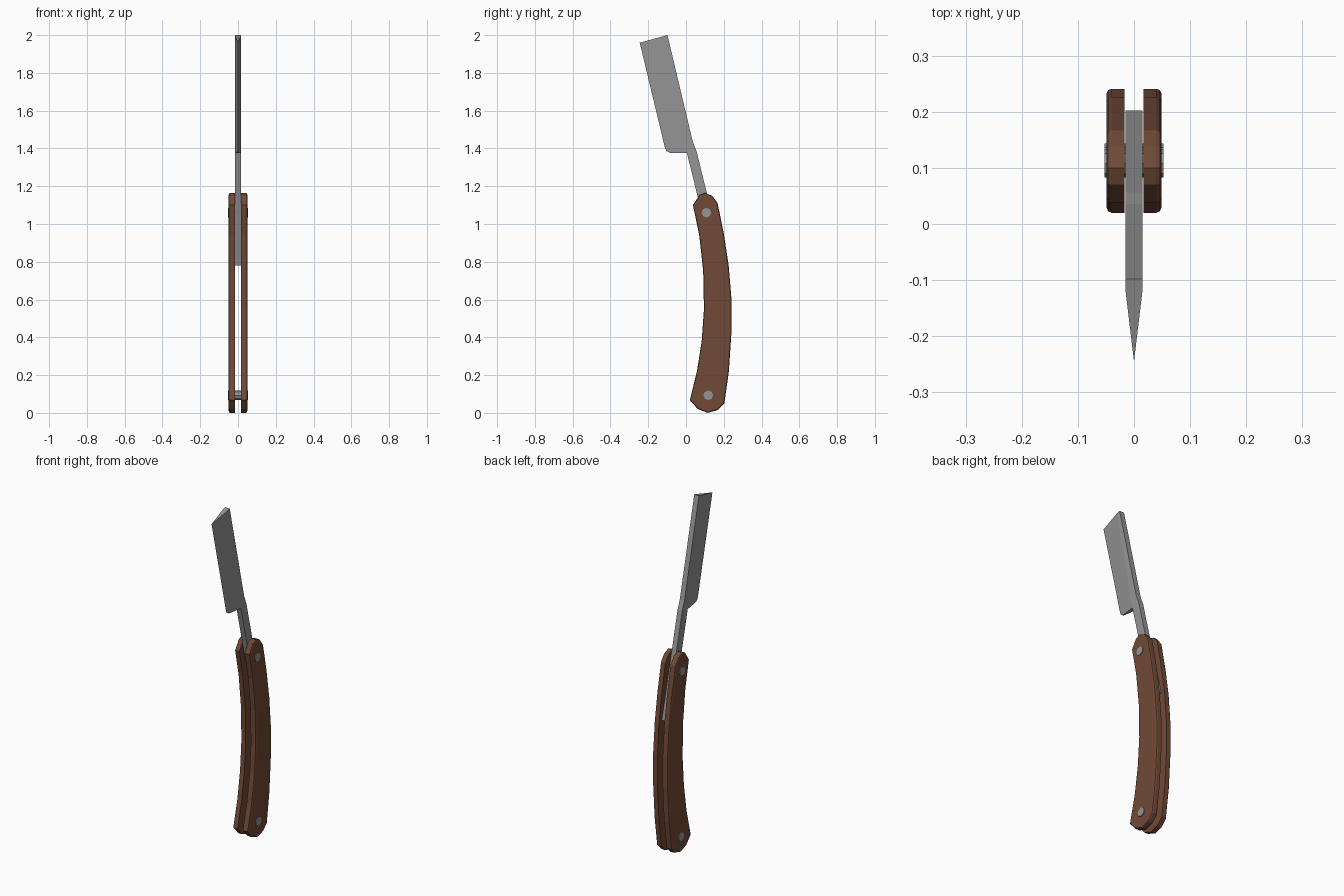
import bpy, bmesh, math
from mathutils import Vector

default = bpy.data.objects.get("Cube")
if default:
    bpy.data.objects.remove(default, do_unlink=True)


def material(name, rgb):
    mat = bpy.data.materials.new(name)
    mat.use_nodes = True
    mat.diffuse_color = (*rgb, 1)
    mat.node_tree.nodes["Principled BSDF"].inputs["Base Color"].default_value = (*rgb, 1)
    return mat


STEEL = material("steel grey", (0.30, 0.30, 0.30))
WOOD = material("brown wood", (0.16, 0.068, 0.038))


def add_object(name, bm, mat):
    bmesh.ops.recalc_face_normals(bm, faces=bm.faces)
    mesh = bpy.data.meshes.new(name)
    bm.to_mesh(mesh)
    bm.free()
    mesh.materials.append(mat)
    obj = bpy.data.objects.new(name, mesh)
    bpy.context.collection.objects.link(obj)
    return obj


# Handle scale outline (y, z): rounded top, bowed back, rounded butt, bowed front
SCALE = [(.037, 1.1), (.07, 1.152), (.1, 1.165), (.138, 1.15), (.167, 1.112),
         (.2, .95), (.226, .78), (.241, .6), (.241, .43), (.227, .22), (.203, .05),
         (.168, .015), (.115, 0), (.063, .02), (.02, .067),
         (.058, .22), (.083, .38), (.095, .55), (.091, .75), (.07, .94)]


def handle_scale(name, side, inner=0.017, outer=0.049):
    bm = bmesh.new()
    face = bm.faces.new([bm.verts.new((side * inner, y, z)) for y, z in SCALE])
    new = bmesh.ops.extrude_face_region(bm, geom=[face], use_keep_orig=True)["geom"]
    verts = [g for g in new if isinstance(g, bmesh.types.BMVert)]
    bmesh.ops.translate(bm, verts=verts, vec=(side * (outer - inner), 0, 0))
    bmesh.ops.recalc_face_normals(bm, faces=bm.faces)
    rim = [e for e in bm.edges if all(v in verts for v in e.verts)]
    bmesh.ops.bevel(bm, geom=rim, offset=0.009, segments=2, profile=0.5, affect='EDGES')
    add_object(name, bm, WOOD)


handle_scale("left_handle_scale", 1)
handle_scale("right_handle_scale", -1)

# Blade outline (y, z, half thickness): cutting edge, heel, tang, spine, tip
T = 0.015
BLADE = [(-.245, 1.96, 0), (-.112, 1.405, 0), (-.104, 1.386, .001), (-.085, 1.377, .003),
         (.005, 1.375, T), (.152, .78, T), (.202, .79, T),
         (.056, 1.385, T), (.036, 1.435, T), (-.098, 2.0, T), (-.12, 1.994, T)]
REGIONS = [(0, 1, 2, 3, 4, 10), (10, 4, 8, 9), (4, 5, 6, 7, 8)]

bm = bmesh.new()
sides = [[bm.verts.new((s * t, y, z)) for y, z, t in BLADE] for s in (1, -1)]
for verts in sides:
    for region in REGIONS:
        bm.faces.new([verts[i] for i in region])
for i in range(len(BLADE)):
    j = (i + 1) % len(BLADE)
    bm.faces.new((sides[0][i], sides[0][j], sides[1][j], sides[1][i]))
bmesh.ops.remove_doubles(bm, verts=bm.verts, dist=0.0001)
add_object("blade_and_tang", bm, STEEL)

# Pins through both scales
for name, y, z in (("pivot_pin", .108, 1.06), ("butt_pin", .118, .093)):
    bpy.ops.mesh.primitive_cylinder_add(vertices=8, radius=0.0255, depth=0.106,
                                        location=(0, y, z),
                                        rotation=(0, math.pi / 2, 0))
    pin = bpy.context.object
    pin.name = name
    pin.data.materials.append(STEEL)
